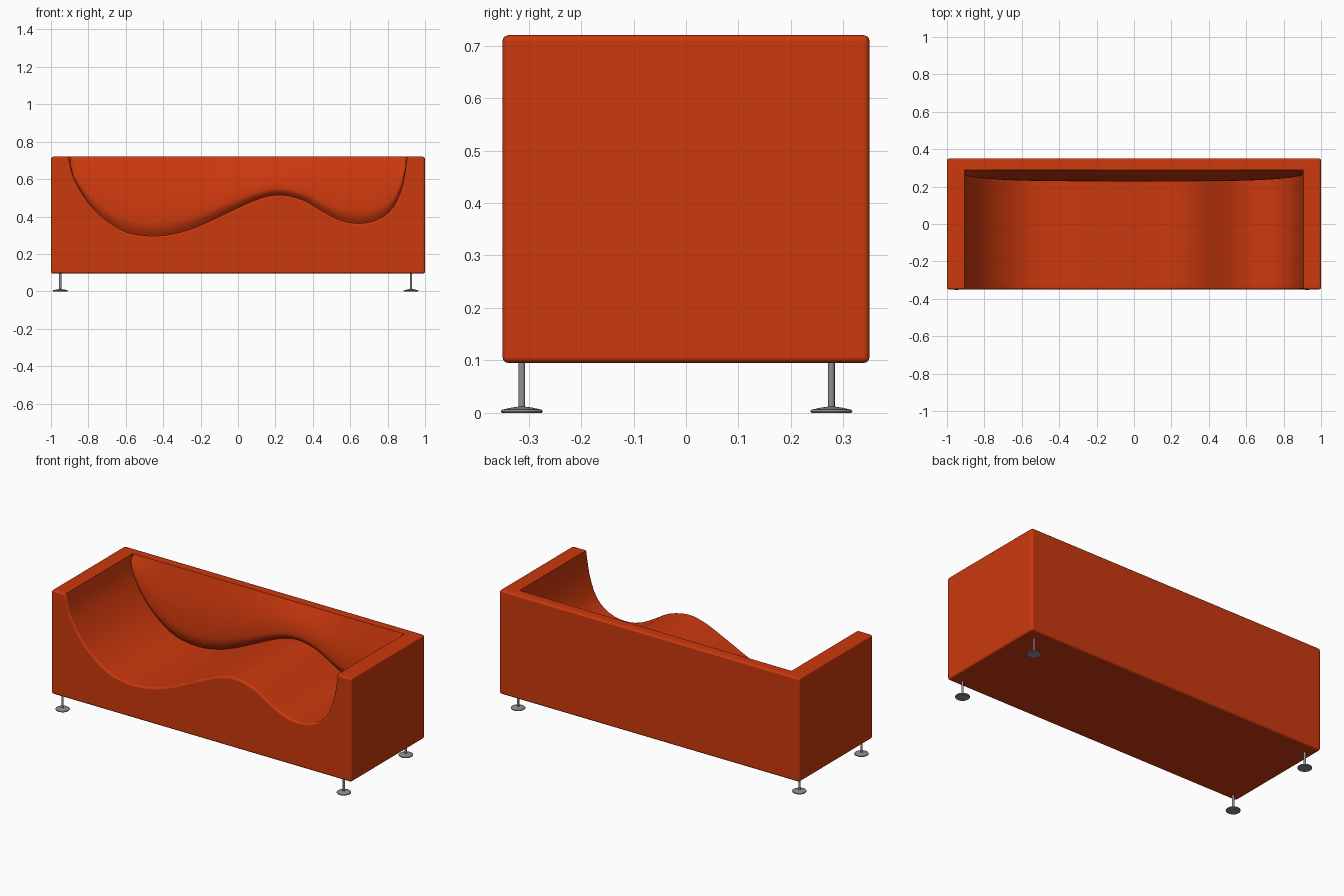
import bpy, bmesh, math
from mathutils import Vector

if "Cube" in bpy.data.objects:
    bpy.data.objects.remove(bpy.data.objects["Cube"], do_unlink=True)


def material(name, color, rough):
    m = bpy.data.materials.new(name)
    m.use_nodes = True
    m.diffuse_color = color
    node = m.node_tree.nodes["Principled BSDF"]
    node.inputs["Base Color"].default_value = color
    node.inputs["Roughness"].default_value = rough
    return m


RED = material("orange red upholstery", (0.6, 0.04, 0.004, 1), 0.7)
GREY = material("grey metal", (0.28, 0.28, 0.3, 1), 0.4)

FRONT, INNER, BACK = -0.35, 0.29, 0.35
BASE, TOP = 0.095, 0.72
ROUND = 0.012


def finish(bm, name, mat, weighted=False):
    mesh = bpy.data.meshes.new(name)
    bm.to_mesh(mesh)
    bm.free()
    mesh.materials.append(mat)
    obj = bpy.data.objects.new(name, mesh)
    bpy.context.collection.objects.link(obj)
    bpy.ops.object.select_all(action='DESELECT')
    obj.select_set(True)
    bpy.context.view_layer.objects.active = obj
    bpy.ops.object.shade_smooth_by_angle(angle=math.radians(40))
    if weighted:
        mod = obj.modifiers.new("flat panels", 'WEIGHTED_NORMAL')
        mod.keep_sharp = True
    return obj


def round_edges(bm, edges):
    bmesh.ops.bevel(bm, geom=edges, offset=ROUND, offset_type='OFFSET', segments=3,
                    profile=0.5, affect='EDGES', clamp_overlap=True)


def smooth_path(points, steps):
    """Catmull-Rom curve through the points."""
    p = [Vector(q) for q in points]
    p = [2 * p[0] - p[1]] + p + [2 * p[-1] - p[-2]]
    out = []
    for a, b, c, d in zip(p, p[1:], p[2:], p[3:]):
        for k in range(steps):
            t = k / steps
            out.append(0.5 * (2 * b + (c - a) * t + (2 * a - 5 * b + 4 * c - d) * t ** 2
                              + (3 * b - a - 3 * c + d) * t ** 3))
    return out + [p[-2]]


# Wavy seat line, from the right arm to the left arm
seat = smooth_path([(-0.906, TOP), (-0.875, 0.6), (-0.8, 0.475), (-0.71, 0.385),
                    (-0.59, 0.315), (-0.44, 0.296), (-0.3, 0.318), (-0.18, 0.362),
                    (0, 0.447), (0.12, 0.498), (0.23, 0.516), (0.35, 0.488),
                    (0.45, 0.43), (0.55, 0.38), (0.65, 0.364), (0.75, 0.385),
                    (0.83, 0.45), (0.88, 0.57), (0.905, TOP)], 3)

# Seat and arms: one profile pushed through the depth
bm = bmesh.new()
outline = [Vector((-1, BASE)), *[], Vector((1, BASE)), Vector((1, TOP))]
outline += list(reversed(seat)) + [Vector((-1, TOP))]
face = bm.faces.new([bm.verts.new((p.x, FRONT, p.y)) for p in outline])
new = bmesh.ops.extrude_face_region(bm, geom=[face], use_keep_orig=True)["geom"]
for v in new:
    if isinstance(v, bmesh.types.BMVert):
        v.co.y = INNER
bmesh.ops.recalc_face_normals(bm, faces=bm.faces[:])
rim = []
for e in bm.edges:
    a, b = (v.co for v in e.verts)
    on_front = max(a.y, b.y) < FRONT + 0.001
    outer = abs(a.y - b.y) > 0.1 and min(abs(a.x), abs(b.x)) > 0.99
    if on_front or outer:
        rim.append(e)
round_edges(bm, rim)
finish(bm, "seat_and_arms", RED, True)

# Back panel, rounded everywhere except where it meets the arms
bm = bmesh.new()
bmesh.ops.create_cube(bm, size=1)
for v in bm.verts:
    v.co = (v.co.x * 2, INNER if v.co.y < 0 else BACK, BASE if v.co.z < 0 else TOP)
round_edges(bm, [e for e in bm.edges if max(v.co.y for v in e.verts) > INNER + 0.01])
finish(bm, "back_panel", RED, True)

# Backrest padding that swells forward and tucks under above the seat
bm = bmesh.new()
ROWS = 20
columns = []
for p in seat[1:-1]:
    swell = 0.02 + 0.042 * math.sqrt(max(0, 1 - abs(p.x / 0.906) ** 4))
    column = []
    for j in range(ROWS + 1):
        t = j / ROWS
        if t < 0.82:
            g = math.sin(math.pi / 2 * t / 0.82)
        else:
            g = math.cos(math.pi / 3 * (t - 0.82) / 0.18)
        z = TOP + (p.y - 0.004 - TOP) * t
        column.append(bm.verts.new((p.x, INNER - swell * g, z)))
    columns.append(column)
for a, b in zip(columns, columns[1:]):
    for j in range(ROWS):
        bm.faces.new((a[j], a[j + 1], b[j + 1], b[j]))
finish(bm, "backrest_padding", RED)

# Feet: a thin post on a domed disc, turned from one profile
foot = [(0, 0), (0.038, 0), (0.04, 0.003), (0.038, 0.006), (0.02, 0.01),
        (0.0065, 0.012), (0.0065, BASE + 0.005)]
for side, x in (("right", -0.95), ("left", 0.925)):
    for end, y in (("front", -0.313), ("back", 0.277)):
        bm = bmesh.new()
        verts = [bm.verts.new((r, 0, z)) for r, z in foot]
        edges = [bm.edges.new(pair) for pair in zip(verts, verts[1:])]
        bmesh.ops.spin(bm, geom=verts + edges, cent=(0, 0, 0), axis=(0, 0, 1),
                       angle=math.tau, steps=24, use_merge=True)
        bmesh.ops.remove_doubles(bm, verts=bm.verts[:], dist=0.0001)
        bmesh.ops.recalc_face_normals(bm, faces=bm.faces[:])
        leg = finish(bm, f"{end}_{side}_foot", GREY)
        leg.location = (x, y, 0)
